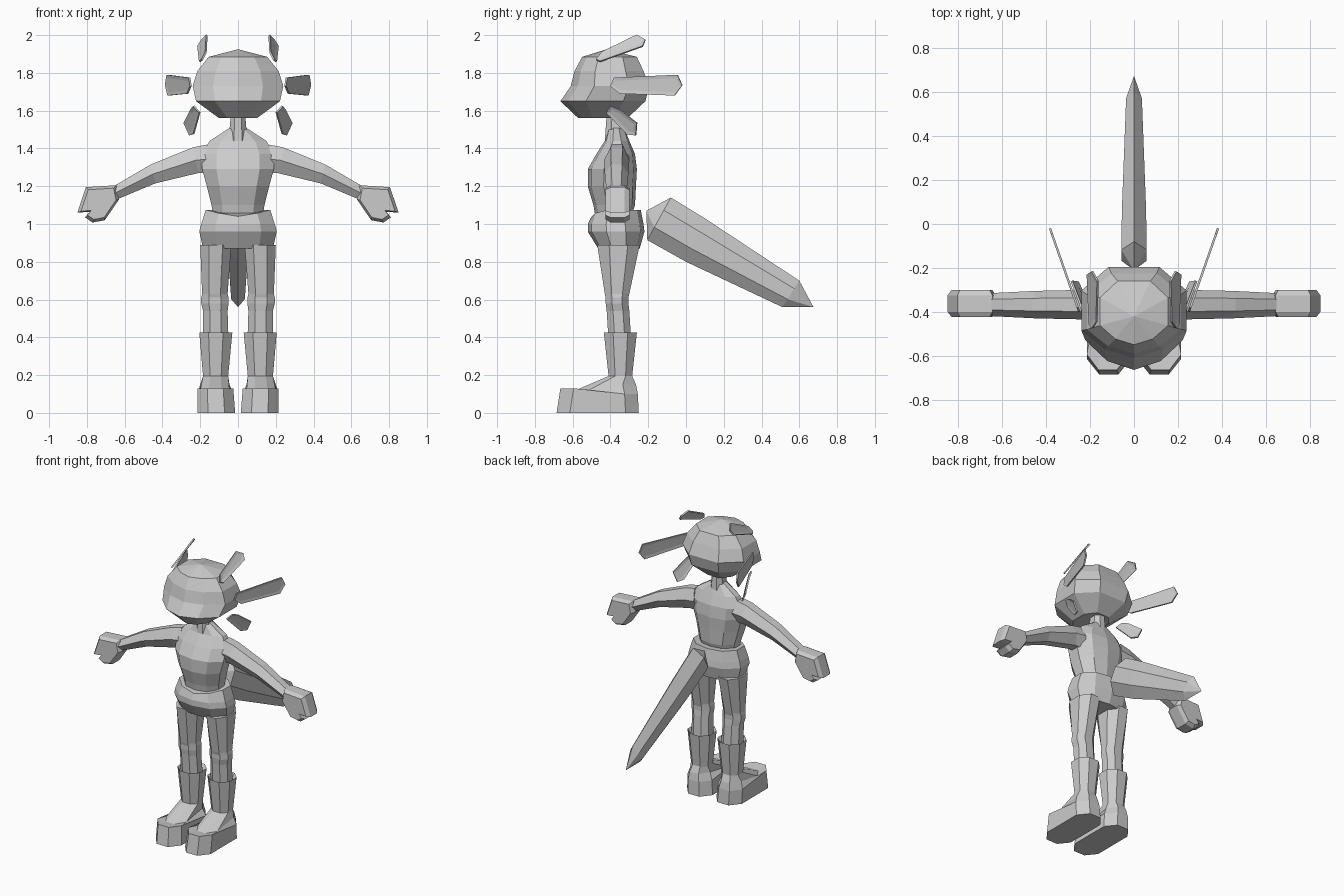
import bpy, bmesh
from mathutils import Vector

if "Cube" in bpy.data.objects:
    bpy.data.objects.remove(bpy.data.objects["Cube"])

grey = bpy.data.materials.new("plain_grey")
grey.diffuse_color = (0.6, 0.6, 0.6, 1)
grey.use_nodes = True
grey.node_tree.nodes["Principled BSDF"].inputs["Base Color"].default_value = grey.diffuse_color


def finish(name, bm):
    bmesh.ops.recalc_face_normals(bm, faces=bm.faces[:])
    me = bpy.data.meshes.new(name)
    bm.to_mesh(me)
    bm.free()
    me.materials.append(grey)
    ob = bpy.data.objects.new(name, me)
    bpy.context.collection.objects.link(ob)
    return ob


def loft(name, rings):
    """Skin equal-length rings; a one-point ring makes a tip, ends are capped."""
    bm = bmesh.new()
    vs = [[bm.verts.new(p) for p in r] for r in rings]
    for a, b in zip(vs, vs[1:]):
        n = max(len(a), len(b))
        for i in range(n):
            j = (i + 1) % n
            if len(a) == 1:
                bm.faces.new((a[0], b[j], b[i]))
            elif len(b) == 1:
                bm.faces.new((a[i], a[j], b[0]))
            else:
                bm.faces.new((a[i], a[j], b[j], b[i]))
    for r in (vs[0], vs[-1]):
        if len(r) > 2:
            bm.faces.new(r)
    return finish(name, bm)


def mirrored(ob):
    """Left-hand copy of a right-hand part."""
    m = ob.modifiers.new("mirror", 'MIRROR')
    m.use_mirror_merge = False
    return ob


def sym(half):
    """Complete a half ring that starts and ends on the centre line."""
    return half + [(-x, y, z) for x, y, z in half[-2:0:-1]]


def body_ring(w, yf, yb, z, drop=0.0):
    d = yb - yf
    return sym([(0, yf, z - drop), (w * .6, yf + d * .07, z - drop * .5),
                (w, yf + d * .33, z), (w, yf + d * .67, z),
                (w * .6, yb - d * .07, z), (0, yb, z)])


def octagon(x0, x1, y0, y1, z, c=.28, zf=None):
    cx, cy = (x1 - x0) * c, min((y1 - y0) * c, .07)
    f = z if zf is None else zf
    return [(x0 + cx, y0, f), (x1 - cx, y0, f), (x1, y0 + cy, f), (x1, y1 - cy, z),
            (x1 - cx, y1, z), (x0 + cx, y1, z), (x0, y1 - cy, z), (x0, y0 + cy, f)]


# Head: faceted ball with a pointed muzzle line
def head_ring(w, yf, yb, z):
    d = yb - yf
    return sym([(0, yf, z), (w * .55, yf + d * .09, z), (w, yf + d * .30, z),
                (w, yb - d * .26, z), (w * .48, yb, z), (0, yb, z)])


loft("head", [head_ring(.10, -.57, -.31, 1.56), head_ring(.222, -.665, -.215, 1.65),
              head_ring(.24, -.61, -.195, 1.73), head_ring(.215, -.59, -.225, 1.81),
              head_ring(.155, -.55, -.26, 1.885), [(0, -.42, 1.925)]])
loft("neck", [octagon(-.05, .05, -.43, -.31, 1.44), octagon(-.038, .038, -.42, -.32, 1.58)])

# Torso and hips
loft("torso", [body_ring(.135, -.48, -.28, 1.07, .03), body_ring(.14, -.49, -.27, 1.10),
               body_ring(.165, -.52, -.265, 1.20), body_ring(.19, -.52, -.26, 1.29),
               body_ring(.19, -.475, -.27, 1.37), body_ring(.15, -.43, -.30, 1.44),
               body_ring(.035, -.41, -.33, 1.515)])
loft("hips", [body_ring(.185, -.465, -.245, .87), body_ring(.205, -.52, -.22, .96),
              body_ring(.195, -.52, -.225, 1.0), body_ring(.17, -.50, -.24, 1.075, .035)])

# Legs with a knee band
mirrored(loft("leg", [octagon(.05, .185, -.41, -.29, .38), octagon(.055, .185, -.42, -.30, .54),
                      octagon(.05, .195, -.425, -.305, .58), octagon(.05, .195, -.425, -.305, .61),
                      octagon(.055, .19, -.43, -.30, .63), octagon(.035, .20, -.47, -.245, .89)]))

# Boots: sole, toe cap, ankle and flared cuff with an open top
mirrored(loft("boot", [octagon(.015, .215, -.685, -.25, 0), octagon(.025, .215, -.665, -.255, .10, zf=.13),
                       octagon(.045, .20, -.585, -.265, .15, zf=.12),
                       octagon(.052, .185, -.41, -.285, .195),
                       octagon(.03, .205, -.435, -.26, .425),
                       octagon(.05, .19, -.42, -.28, .40)]))


# Arms: hexagonal sleeve sections
def arm_ring(x, zt, zb, y0=-.43, y1=-.31):
    m, q = (zt + zb) / 2, (y1 - y0) * .27
    lean = (zt - zb) * .12
    return [(x + lean, y0 + q, zt), (x + lean, y1 - q, zt), (x, y1, m),
            (x - lean, y1 - q, zb), (x - lean, y0 + q, zb), (x, y0, m)]


mirrored(loft("arm", [arm_ring(.15, 1.42, 1.27, -.43, -.30), arm_ring(.225, 1.405, 1.27, -.435, -.30),
                      arm_ring(.45, 1.315, 1.215, -.43, -.305), arm_ring(.65, 1.20, 1.13, -.42, -.315)]))

# Hands: mitten outline with a thumb notch, edges pulled in front and back
palm = [(.63, 1.13), (.645, 1.205), (.805, 1.195), (.85, 1.06), (.785, 1.065),
        (.81, 1.035), (.77, 1.008), (.705, 1.02)]


def palm_ring(s, y):
    return [(.73 + (x - .73) * s, y, 1.11 + (z - 1.11) * s) for x, z in palm]


mirrored(loft("hand", [palm_ring(.84, -.425), palm_ring(1, -.40),
                       palm_ring(1, -.325), palm_ring(.84, -.30)]))


# Tail: hexagonal blade sloping down behind
def tail_ring(top, bottom, w):
    t, b = Vector((0, *top)), Vector((0, *bottom))
    u, l = t.lerp(b, .3), t.lerp(b, .7)
    s = Vector((w, 0, 0))
    return [t, u + s, l + s, b, l - s, u - s]


loft("tail", [[(0, -.21, 1.07)], tail_ring((-.08, 1.14), (-.205, .915), .058),
              tail_ring((.10, 1.03), (0, .80), .055), tail_ring((.60, .70), (.51, .56), .036),
              [(0, .675, .56)]])


# Fins around the head: thin plates with a sunken panel on both sides
def fin(name, pts):
    pts = [Vector(p) for p in pts]
    n = sum(((pts[i] - pts[0]).cross(pts[i + 1] - pts[0]) for i in range(1, len(pts) - 1)),
            Vector()).normalized() * .005
    ob = loft(name, [[p - n for p in pts], [p + n for p in pts]])
    bm = bmesh.new()
    bm.from_mesh(ob.data)
    big = sorted(bm.faces, key=lambda f: f.calc_area())[-2:]
    bmesh.ops.inset_individual(bm, faces=big, thickness=.02, depth=-.003)
    bm.to_mesh(ob.data)
    bm.free()
    return mirrored(ob)


fin("upper_fin", [(.165, -.26, 2.0), (.19, -.215, 1.975), (.212, -.23, 1.94),
                  (.203, -.455, 1.86), (.19, -.475, 1.87), (.17, -.445, 1.91)])
fin("side_fin", [(.25 + (y + .40) * .35, y, z) for y, z in
                 [(-.38, 1.775), (-.40, 1.73), (-.35, 1.69), (-.06, 1.68), (-.02, 1.735), (-.045, 1.79)]])
fin("lower_fin", [(.235, -.40, 1.625), (.203, -.42, 1.59), (.235, -.31, 1.475),
                  (.255, -.265, 1.47), (.285, -.26, 1.535), (.25, -.35, 1.605)])
